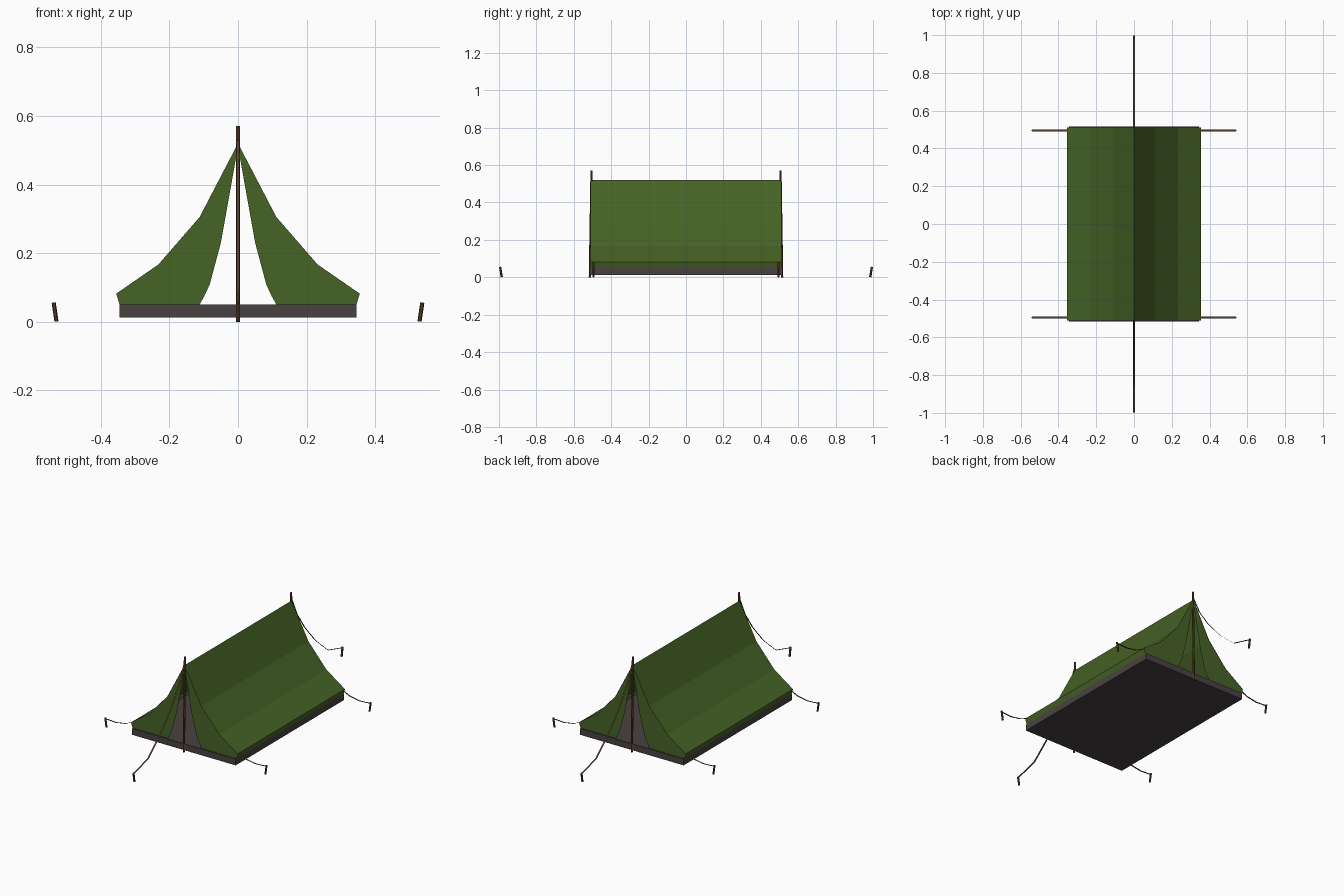
import bpy
from mathutils import Vector

if "Cube" in bpy.data.objects:
    bpy.data.objects.remove(bpy.data.objects["Cube"])


def material(name, rgb):
    m = bpy.data.materials.new(name)
    m.diffuse_color = (*rgb, 1)
    m.use_nodes = True
    m.node_tree.nodes["Principled BSDF"].inputs["Base Color"].default_value = m.diffuse_color
    return m


GREEN = material("canvas green", (0.062, 0.125, 0.019))
GREY = material("groundsheet grey", (0.066, 0.053, 0.054))
WOOD = material("wood brown", (0.105, 0.048, 0.015))
ROPE = material("rope brown", (0.09, 0.052, 0.023))


def mesh_object(name, verts, faces, mat):
    me = bpy.data.meshes.new(name)
    me.from_pydata(verts, [], faces)
    me.materials.append(mat)
    ob = bpy.data.objects.new(name, me)
    bpy.context.collection.objects.link(ob)
    return ob


def strip(name, side_a, side_b, mat, flip=False):
    """Sheet of quads between two rows of points."""
    n = len(side_a)
    faces = [(i, i + 1, n + i + 1, n + i) for i in range(n - 1)]
    if flip:
        faces = [f[::-1] for f in faces]
    return mesh_object(name, list(side_a) + list(side_b), faces, mat)


def rod(name, bottom, top, radius, mat, sides=6):
    a, b = Vector(bottom), Vector(top)
    bpy.ops.mesh.primitive_cylinder_add(vertices=sides, radius=radius,
                                        depth=(b - a).length, location=(a + b) / 2)
    ob = bpy.context.object
    ob.name = name
    ob.rotation_euler = (b - a).to_track_quat('Z', 'Y').to_euler()
    ob.data.materials.append(mat)
    return ob


# Groundsheet slab
bpy.ops.mesh.primitive_cube_add(size=1, location=(0, 0, 0.031))
floor = bpy.context.object
floor.name = "groundsheet"
floor.scale = (0.69, 1.03, 0.038)
floor.data.materials.append(GREY)

# Sagging roof sheet, eave to eave
half = [(0, 0.52), (0.112, 0.305), (0.232, 0.167), (0.355, 0.082), (0.345, 0.05)]
inner = [(0, 0.51), (0.05, 0.23), (0.082, 0.11), (0.098, 0.075), (0.112, 0.05)]
profile = [(-x, z) for x, z in half[:0:-1]] + half
Y = 0.51
strip("roof_canvas", [(x, -Y, z) for x, z in profile],
      [(x, Y, z) for x, z in profile], GREEN, flip=True)

# Rope paths: distance outward, height
END_ROPE = [(0.505, 0.54), (0.56, 0.42), (0.635, 0.31), (0.735, 0.195),
            (0.855, 0.09), (0.992, 0.052)]
SIDE_ROPE = [(0.35, 0.08), (0.40, 0.057), (0.465, 0.046), (0.535, 0.05)]
W = 0.005

for s, end in ((-1, "front"), (1, "back")):
    # Parted door flaps
    for k, side in ((-1, "left"), (1, "right")):
        strip(f"{end}_{side}_flap",
              [(k * x, s * (Y - 0.002), z) for x, z in half],
              [(k * x, s * (Y - 0.002), z) for x, z in inner], GREEN, flip=s * k < 0)
        # Side guy rope and peg
        y = s * 0.495
        strip(f"{end}_{side}_rope", [(k * x, y - W, z) for x, z in SIDE_ROPE],
              [(k * x, y + W, z) for x, z in SIDE_ROPE], ROPE, flip=k < 0)
        rod(f"{end}_{side}_peg", (k * 0.529, y, 0.001), (k * 0.537, y, 0.056), 0.006, WOOD)
    # Upright pole
    rod(f"{end}_pole", (0, s * 0.514, 0), (0, s * 0.505, 0.57), 0.006, WOOD)
    # End guy rope and peg
    strip(f"{end}_rope", [(-W, s * d, z) for d, z in END_ROPE],
          [(W, s * d, z) for d, z in END_ROPE], ROPE, flip=s > 0)
    rod(f"{end}_peg", (0, s * 0.985, 0.001), (0, s * 0.994, 0.056), 0.006, WOOD)
